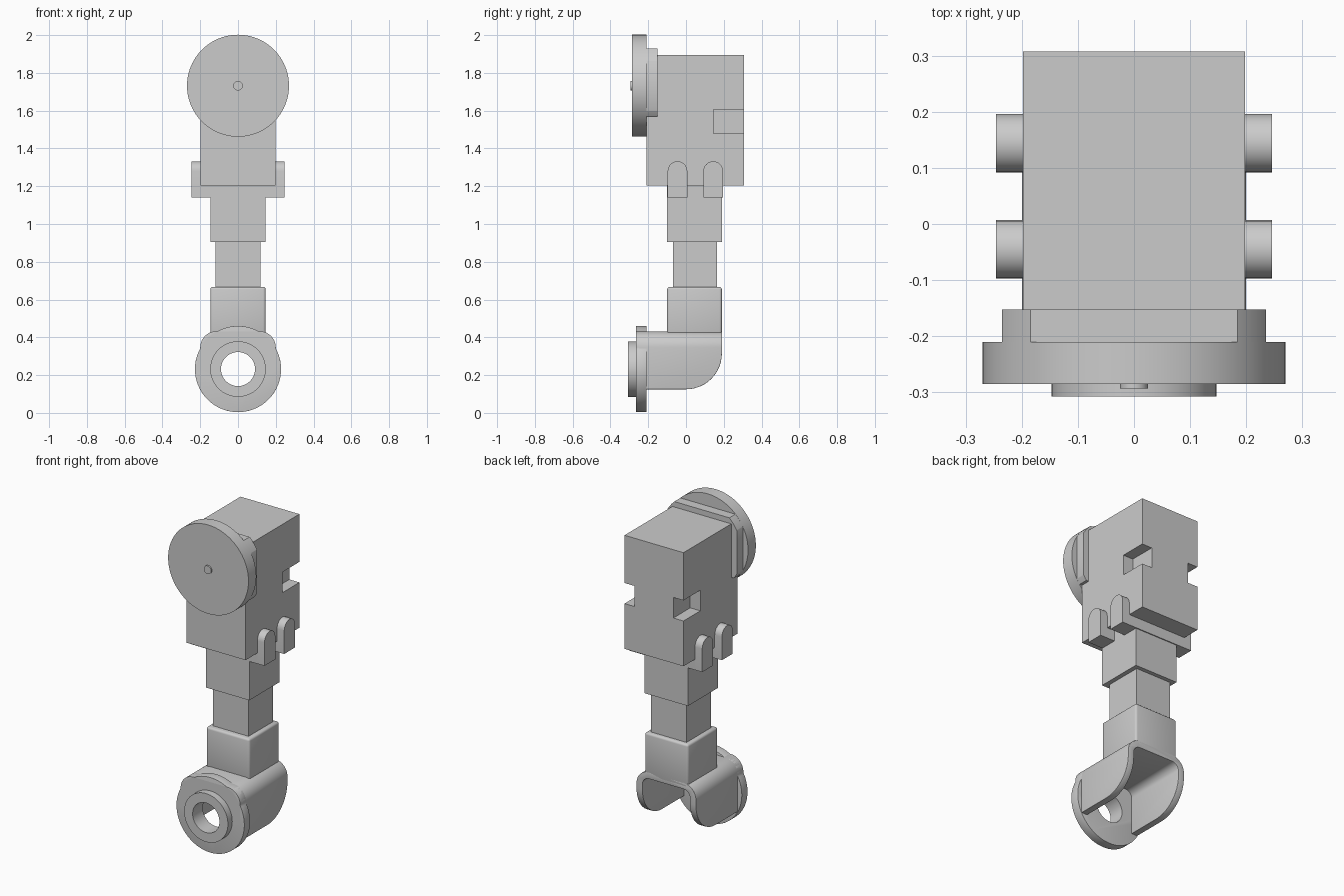
import bpy, bmesh
from math import pi, sin, cos, radians
from mathutils import Vector

old = bpy.data.objects.get("Cube")
if old:
    bpy.data.objects.remove(old, do_unlink=True)

grey = bpy.data.materials.new("plain grey")
grey.use_nodes = True
GREY = (0.6, 0.6, 0.6, 1)
grey.diffuse_color = GREY
grey.node_tree.nodes["Principled BSDF"].inputs["Base Color"].default_value = GREY


def arc(cx, cy, r, a0, a1, n=12):
    """Points on an arc, angles in degrees."""
    return [(cx + r * cos(radians(a0 + (a1 - a0) * i / n)),
             cy + r * sin(radians(a0 + (a1 - a0) * i / n))) for i in range(n + 1)]


def prism(name, outline, axis, lo, hi):
    """Extrude an outline: axis 'y' takes (x, z) points, axis 'x' takes (y, z) points."""
    def place(p, d):
        return Vector((p[0], d, p[1])) if axis == "y" else Vector((d, p[0], p[1]))
    bm = bmesh.new()
    base = bm.faces.new([bm.verts.new(place(p, lo)) for p in outline])
    move = place((0, 0), hi - lo)
    out = bmesh.ops.extrude_face_region(bm, geom=[base], use_keep_orig=True)
    bmesh.ops.translate(bm, vec=move, verts=[v for v in out["geom"] if isinstance(v, bmesh.types.BMVert)])
    bmesh.ops.recalc_face_normals(bm, faces=bm.faces[:])
    mesh = bpy.data.meshes.new(name)
    bm.to_mesh(mesh)
    bm.free()
    mesh.materials.append(grey)
    obj = bpy.data.objects.new(name, mesh)
    bpy.context.collection.objects.link(obj)
    return obj


def box(name, x0, x1, y0, y1, z0, z1):
    return prism(name, [(x0, z0), (x1, z0), (x1, z1), (x0, z1)], "y", y0, y1)


def disc(name, r, y0, y1, z, n=96):
    return prism(name, arc(0, z, r, 0, 360, n)[:-1], "y", y0, y1)


def apply_mods(obj):
    graph = bpy.context.evaluated_depsgraph_get()
    obj.data = bpy.data.meshes.new_from_object(obj.evaluated_get(graph))
    obj.modifiers.clear()


def combine(obj, other, operation):
    """Boolean with a helper solid, which is then removed."""
    mod = obj.modifiers.new("cut", "BOOLEAN")
    mod.operation, mod.object, mod.solver = operation, other, "EXACT"
    other.hide_render = True
    apply_mods(obj)
    bpy.data.objects.remove(other, do_unlink=True)


def bevel(obj, width):
    mod = obj.modifiers.new("bevel", "BEVEL")
    mod.width, mod.segments, mod.angle_limit = width, 3, radians(40)
    apply_mods(obj)


def smooth(obj):
    bpy.ops.object.select_all(action="DESELECT")
    obj.select_set(True)
    bpy.context.view_layer.objects.active = obj
    bpy.ops.object.shade_smooth_by_angle(angle=radians(35))


# Main housing with notched rear corners
housing = box("housing", -0.198, 0.198, -0.21, 0.307, 1.205, 1.895)
for s in (-1, 1):
    xs = sorted((s * 0.13, s * 0.3))
    combine(housing, box("notch", *xs, 0.145, 0.4, 1.48, 1.605), "DIFFERENCE")

# Round-topped clamp lugs, joined by bars beneath the housing
for label, y in (("front", -0.045), ("rear", 0.144)):
    r = 0.052
    for side, s in (("right", -1), ("left", 1)):
        outline = [(y - r, 1.14), (y + r, 1.14)] + arc(y, 1.28, r, 0, 180)
        smooth(prism(f"{label}_{side}_lug", outline, "x", *sorted((s * 0.198, s * 0.246))))
    box(f"{label}_lug_bar", -0.198, 0.198, y - r, y + r, 1.14, 1.205)

# Round head plate, its clipped collar and centre pin
HEAD = 1.732
head = disc("head_plate", 0.27, -0.285, -0.21, HEAD)
collar = disc("head_collar", 0.2695, -0.21, -0.152, HEAD)
combine(collar, box("clip", -0.235, 0.235, -0.5, 0.5, 1.57, 1.928), "INTERSECT")
pin = disc("head_pin", 0.025, -0.293, -0.285, HEAD, 32)
for part in (head, collar, pin):
    smooth(part)

# Telescoping stem
box("upper_stem", -0.146, 0.146, -0.1, 0.19, 0.905, 1.206)
box("middle_stem", -0.119, 0.119, -0.068, 0.165, 0.6, 0.906)
socket = box("lower_socket", -0.146, 0.146, -0.1, 0.19, 0.4, 0.667)
bevel(socket, 0.013)
smooth(socket)

# Elbow: inverted channel with rounded rear corners
W, TOP, T, R = 0.2, 0.432, 0.04, 0.085
outer = [(W, 0.125)] + arc(W - R, TOP - R, R, 0, 90) + arc(R - W, TOP - R, R, 90, 180) + [(-W, 0.125)]
r = R - T
inner = [(T - W, 0.125)] + arc(R - W, TOP - R, r, 180, 90) + arc(W - R, TOP - R, r, 90, 0) + [(W - T, 0.125)]
elbow = prism("elbow_channel", outer + inner, "y", -0.25, 0.19)
side = [(-0.5, 0.5), (-0.5, 0.125)] + arc(0, 0.315, 0.19, -90, 0) + [(0.19, 0.5)]
combine(elbow, prism("elbow_side", side, "x", -0.4, 0.4), "INTERSECT")
bevel(elbow, 0.012)
smooth(elbow)

# Pivot plate and raised ring with a through bore
HUB = 0.232
plate = disc("pivot_plate", 0.228, -0.265, -0.21, HUB)
combine(plate, prism("plate_top", [(W, HUB)] + outer[1:-1] + [(-W, HUB)], "y", -0.265, -0.21), "UNION")
ring = disc("pivot_ring", 0.147, -0.307, -0.262, HUB)
bevel(plate, 0.01)
for part in (plate, ring):
    combine(part, disc("bore", 0.09, -0.5, 0.0, HUB), "DIFFERENCE")
    smooth(part)
